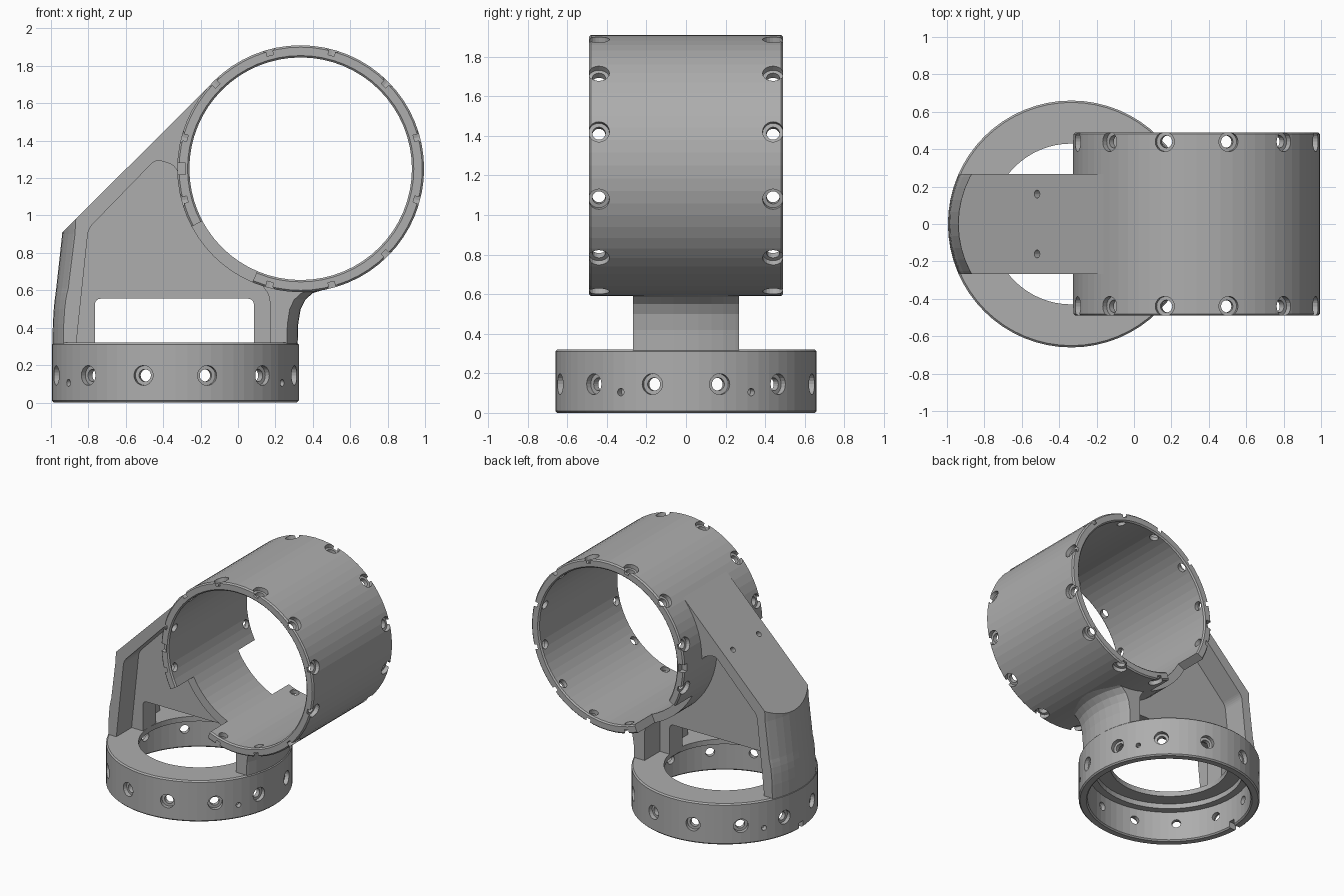
import bpy, bmesh
from math import cos, sin, pi, radians
from mathutils import Matrix, Vector

if "Cube" in bpy.data.objects:
    bpy.data.objects.remove(bpy.data.objects["Cube"], do_unlink=True)

GREY = (0.42, 0.42, 0.42, 1)
grey = bpy.data.materials.new("plain grey")
grey.use_nodes = True
grey.diffuse_color = GREY
grey.node_tree.nodes["Principled BSDF"].inputs["Base Color"].default_value = GREY

SEG = 64
R_OUT, R_BORE = 0.66, 0.595
BASE_X = -0.335
TUBE = Vector((0.335, 0, 1.25))


def finish(name, bm):
    bmesh.ops.recalc_face_normals(bm, faces=bm.faces)
    mesh = bpy.data.meshes.new(name)
    bm.to_mesh(mesh)
    bm.free()
    mesh.materials.append(grey)
    obj = bpy.data.objects.new(name, mesh)
    bpy.context.collection.objects.link(obj)
    return obj


def boolean(obj, cutter, operation="DIFFERENCE"):
    mod = obj.modifiers.new("cut", "BOOLEAN")
    mod.operation, mod.object, mod.solver = operation, cutter, "EXACT"
    bpy.context.view_layer.objects.active = obj
    bpy.ops.object.modifier_apply(modifier=mod.name)
    bpy.data.objects.remove(cutter, do_unlink=True)


def loft(name, rings, closed):
    """Skin a stack of point rings; closed joins last to first, else caps."""
    bm = bmesh.new()
    loops = [[bm.verts.new(p) for p in ring] for ring in rings]
    pairs = list(zip(loops, loops[1:]))
    if closed:
        pairs.append((loops[-1], loops[0]))
    else:
        bm.faces.new(loops[0])
        bm.faces.new(loops[-1])
    for a, b in pairs:
        for i in range(len(a)):
            j = (i + 1) % len(a)
            bm.faces.new((a[i], a[j], b[j], b[i]))
    return finish(name, bm)


def circle(rx, ry, z, cx=0):
    angles = [2 * pi * i / SEG for i in range(SEG)]
    return [(cx + rx * cos(a), ry * sin(a), z) for a in angles]


def lathe(name, profile):
    return loft(name, [circle(r, r, z) for r, z in profile], True)


def slab(name, outline, y0, y1, rounding=0):
    """Extrude an x-z outline along y, optionally with rounded corners."""
    bm = bmesh.new()
    face = bm.faces.new([bm.verts.new((x, y0, z)) for x, z in outline])
    moved = bmesh.ops.extrude_face_region(bm, geom=[face])["geom"]
    bmesh.ops.translate(bm, vec=(0, y1 - y0, 0),
                        verts=[v for v in moved if isinstance(v, bmesh.types.BMVert)])
    if not any(f.is_valid and all(abs(v.co.y - y0) < 1e-5 for v in f.verts) for f in bm.faces):
        bm.faces.new([v for v in bm.verts if abs(v.co.y - y0) < 1e-5])
    if rounding:
        edges = [e for e in bm.edges if abs(e.verts[0].co.y - e.verts[1].co.y) > 0.01]
        bmesh.ops.bevel(bm, geom=edges, offset=rounding, segments=4,
                        profile=0.5, affect="EDGES")
    return finish(name, bm)


def pins(radius, r0, r1, degrees, heights):
    """Radial pins used to drill screw holes."""
    bm = bmesh.new()
    for z in heights:
        for d in degrees:
            m = (Matrix.Translation((0, 0, z)) @ Matrix.Rotation(radians(d), 4, "Z")
                 @ Matrix.Translation(((r0 + r1) / 2, 0, 0)) @ Matrix.Rotation(pi / 2, 4, "Y"))
            bmesh.ops.create_cone(bm, cap_ends=True, segments=20, radius1=radius,
                                  radius2=radius, depth=r1 - r0, matrix=m)
    return finish("hole_cutter", bm)


def block(size, centre):
    bm = bmesh.new()
    bmesh.ops.create_cube(bm, size=1, matrix=Matrix.Translation(centre) @ Matrix.Diagonal((*size, 1)))
    return finish("block_cutter", bm)


def drill(obj, heights):
    around = [15 + 30 * k for k in range(12)]
    boolean(obj, pins(0.033, 0.5, 0.72, around, heights))
    boolean(obj, pins(0.053, 0.627, 0.72, around, heights))


# Base ring with stepped bore, screw holes, pin holes and a locating notch
C = 0.01
base = lathe("base_ring", [
    (R_BORE + C, 0), (R_OUT - C, 0), (R_OUT, C), (R_OUT, 0.32 - C), (R_OUT - C, 0.32),
    (0.43, 0.32), (0.43, 0.28), (0.54, 0.28), (0.54, 0.24), (R_BORE, 0.24), (R_BORE, C)])
drill(base, [0.145])
boolean(base, pins(0.019, 0.62, 0.72, [30, 150, 210, 330], [0.105]))
boolean(base, block((0.2, 0.05, 0.1), (-R_OUT, 0, 0)))
base.data.transform(Matrix.Translation((BASE_X, 0, 0)))

# Upper tube, made upright, then laid along y
H = 0.49
tube = lathe("upper_tube", [
    (R_BORE, -H + C), (R_BORE + C, -H), (R_OUT - C, -H), (R_OUT, -H + C),
    (R_OUT, H - C), (R_OUT - C, H), (R_BORE + C, H), (R_BORE, H - C)])
drill(tube, [-0.44, 0.44])
for side in (-1, 1):
    # Wide relief in the rim beside the arm, and a small locating notch
    wedge = [(r * cos(radians(a)), r * sin(radians(a)))
             for r, a in ((0.4, 208), (0.9, 208), (0.95, 227.5), (0.9, 247), (0.4, 247))]
    boolean(tube, loft("relief_cutter", [[(x, y, side * z) for x, y in wedge]
                                         for z in (0.275, 0.6)], False))
    boolean(tube, block((0.07, 0.06, 0.08), (-R_OUT + 0.01, 0, side * H)))
tube.data.transform(Matrix.Translation(TUBE) @ Matrix.Rotation(pi / 2, 4, "X"))

# Support arm: side profile trimmed by a sleeve that continues the base ring
arm = slab("support_arm", [(-1.1, 0.29), (-1.1, 0.75), (-0.13, 1.715), (0.335, 1.25),
                           (0.6, 0.7), (0.6, 0.29)], -0.268, 0.268)
levels = [(0.28, -0.993, 0.318), (0.42, -0.99, 0.322), (0.5, -0.985, 0.335),
          (0.55, -0.98, 0.36), (0.585, -0.975, 0.4), (0.61, -0.972, 0.48),
          (0.9, -0.94, 0.6), (1.9, -0.9, 0.9)]
sleeve = loft("sleeve_cutter", [circle((b - a) / 2, 0.655, z, (a + b) / 2)
                                for z, a, b in levels], False)
boolean(arm, sleeve, "INTERSECT")
bore = loft("bore_cutter", [circle(0.63, 0.63, z) for z in (-0.6, 0.6)], False)
bore.data.transform(Matrix.Translation(TUBE) @ Matrix.Rotation(pi / 2, 4, "X"))
boolean(arm, bore)

# Side pockets leave a thin web with a window in it
pocket = [(-0.87, 0.25), (-0.86, 0.36), (-0.80, 0.93), (-0.44, 1.30), (-0.34, 1.27),
          (-0.26, 1.1), (0.335, 1.25), (0.12, 0.64), (0.17, 0.57), (0.17, 0.25)]
for y0, y1 in ((0.08, 0.4), (-0.4, -0.08)):
    boolean(arm, slab("pocket_cutter", pocket, y0, y1, 0.03))
window = [(-0.765, 0.2), (-0.765, 0.555), (0.085, 0.555), (0.085, 0.2)]
boolean(arm, slab("window_cutter", window, -0.4, 0.4, 0.03))

# Two small holes square to the sloping back
for y in (-0.16, 0.16):
    bm = bmesh.new()
    bmesh.ops.create_cone(bm, cap_ends=True, segments=16, radius1=0.021, radius2=0.021, depth=0.24,
                          matrix=Matrix.Translation((-0.52, y, 1.33)) @ Matrix.Rotation(-pi / 4, 4, "Y"))
    boolean(arm, finish("slope_hole_cutter", bm))
